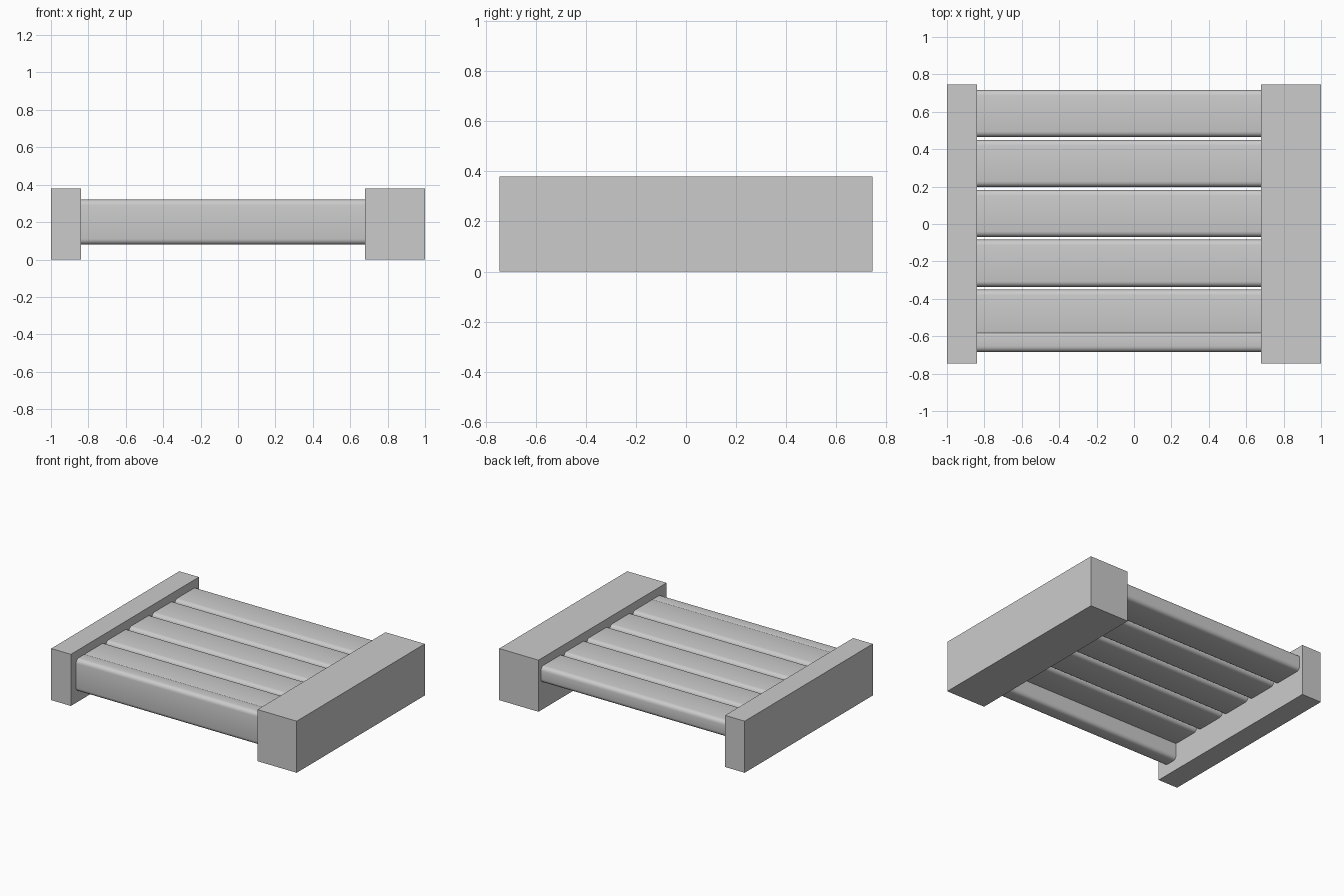
import bpy
from math import radians

if "Cube" in bpy.data.objects:
    bpy.data.objects.remove(bpy.data.objects["Cube"])


def box(name, x, y, z, bevel=0.0):
    """Box from (min, max) ranges; bevel rounds the edges running along x."""
    bpy.ops.mesh.primitive_cube_add(size=1)
    ob = bpy.context.object
    ob.name = ob.data.name = name
    for v in ob.data.vertices:
        v.co = [r[1] if c > 0 else r[0] for c, r in zip(v.co, (x, y, z))]
    if bevel:
        weights = ob.data.attributes.new("bevel_weight_edge", "FLOAT", "EDGE")
        for e in ob.data.edges:
            a, b = (ob.data.vertices[i].co for i in e.vertices)
            weights.data[e.index].value = 1.0 if abs(a.x - b.x) > 0.1 else 0.0
        mod = ob.modifiers.new("round_edges", "BEVEL")
        mod.limit_method = "WEIGHT"
        mod.width = bevel
        mod.segments = 4
        bpy.ops.object.modifier_apply(modifier=mod.name)
        bpy.ops.object.shade_smooth_by_angle(angle=radians(35))
    return ob


# End blocks: slim on the left, wide on the right
DEPTH = (-0.745, 0.745)
box("left_block", (-1.0, -0.84), DEPTH, (0, 0.38))
box("right_block", (0.68, 1.0), DEPTH, (0, 0.38))

# Flat rounded slats between the blocks
SPAN = (-0.84, 0.68)
for i in range(5):
    back = 0.717 - 0.267 * i
    box(f"slat_{i + 1}", SPAN, (back - 0.252, back), (0.20, 0.32), 0.03)

# Upright slat along the front
box("front_slat", SPAN, (-0.684, -0.565), (0.08, 0.32), 0.03)
